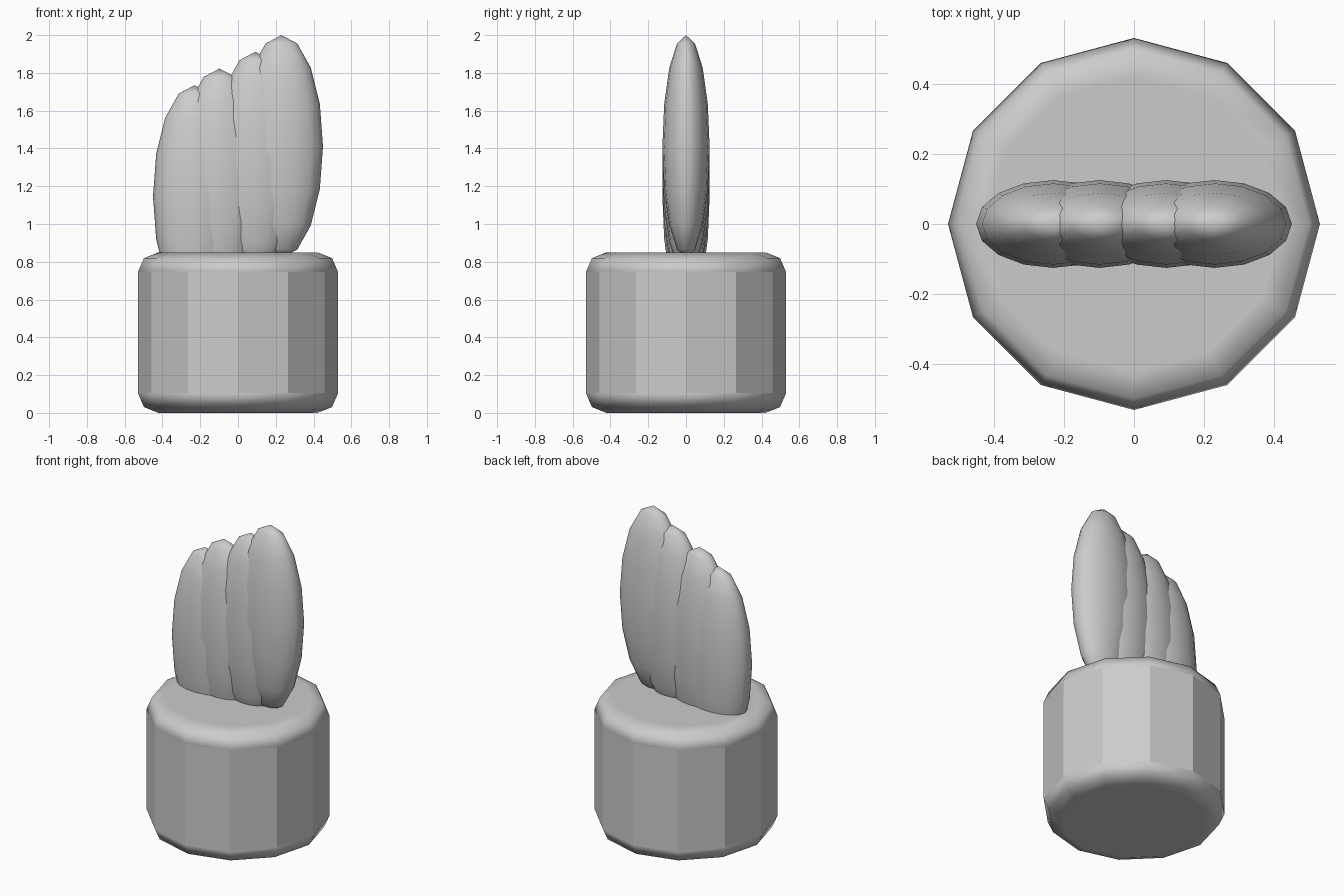
import bpy
from math import radians

if "Cube" in bpy.data.objects:
    bpy.data.objects.remove(bpy.data.objects["Cube"])

# Pot: 12-sided drum with rounded rims
bpy.ops.mesh.primitive_cylinder_add(vertices=12, radius=0.53, depth=0.85, location=(0, 0, 0.425))
pot = bpy.context.object
pot.name = "pot"
bpy.ops.object.shade_smooth_by_angle(angle=radians(25))
bevel = pot.modifiers.new("rounded_rims", 'BEVEL')
bevel.width = 0.105
bevel.segments = 2
bevel.limit_method = 'ANGLE'
bevel.angle_limit = radians(50)
bevel.harden_normals = True


# Cactus lobes: equal flattened ellipsoids rising from left to right
def lobe(index, x, z):
    bpy.ops.mesh.primitive_uv_sphere_add(segments=16, ring_count=8, radius=1, location=(x, 0, z))
    ob = bpy.context.object
    ob.name = f"cactus_lobe_{index}"
    ob.scale = (0.22, 0.125, 0.59)
    bpy.ops.object.transform_apply(location=False, rotation=False, scale=True)
    bpy.ops.object.shade_smooth()


for i, (x, z) in enumerate([(-0.23, 1.145), (-0.098, 1.233), (0.092, 1.322), (0.23, 1.41)], 1):
    lobe(i, x, z)
